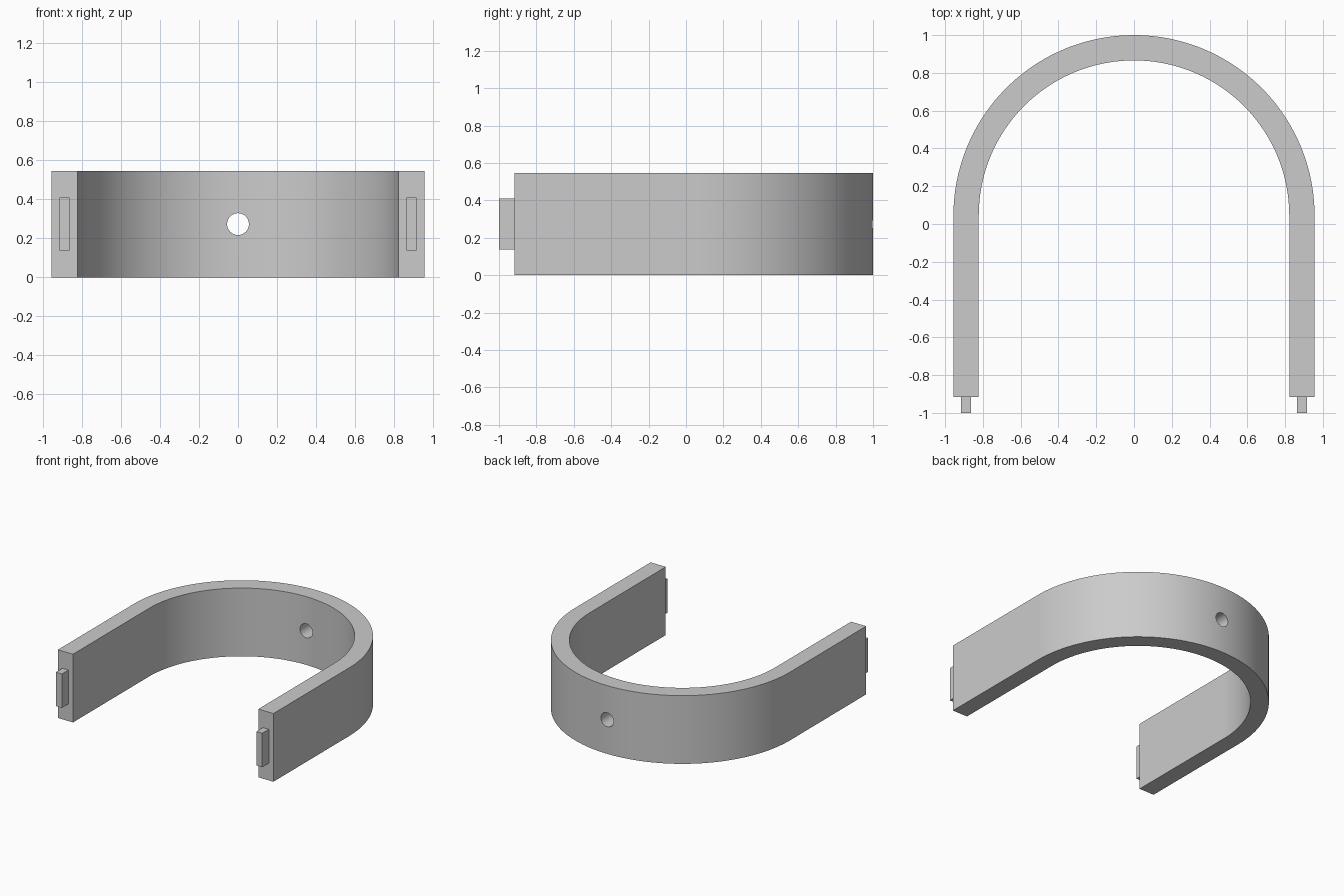
import bpy, bmesh
from math import pi, cos, sin, radians

if "Cube" in bpy.data.objects:
    bpy.data.objects.remove(bpy.data.objects["Cube"], do_unlink=True)

OUTER, INNER = 0.956, 0.822      # half widths of the U
ARC_Y, END_Y = 0.044, -0.917     # arc centre and leg ends
HEIGHT = 0.547
SEGMENTS = 96

grey = bpy.data.materials.new("plain grey")
grey.use_nodes = True
grey.diffuse_color = (0.6, 0.6, 0.6, 1)
grey.node_tree.nodes["Principled BSDF"].inputs["Base Color"].default_value = (0.6, 0.6, 0.6, 1)


def arch(radius):
    """U outline from the right leg end, over the arc, to the left leg end."""
    arc = [(radius * cos(pi * i / SEGMENTS), ARC_Y + radius * sin(pi * i / SEGMENTS))
           for i in range(SEGMENTS + 1)]
    return [(radius, END_Y)] + arc + [(-radius, END_Y)]


def smooth(obj):
    bpy.ops.object.select_all(action='DESELECT')
    obj.select_set(True)
    bpy.context.view_layer.objects.active = obj
    bpy.ops.object.shade_smooth_by_angle(angle=radians(30))


# U-shaped band: quads between the two outlines, extruded upward
bm = bmesh.new()
outer, inner = [[bm.verts.new((x, y, 0)) for x, y in arch(r)] for r in (OUTER, INNER)]
for i in range(len(outer) - 1):
    bm.faces.new((outer[i], outer[i + 1], inner[i + 1], inner[i]))
top = bmesh.ops.extrude_face_region(bm, geom=bm.faces[:])["geom"]
bmesh.ops.translate(bm, vec=(0, 0, HEIGHT),
                    verts=[v for v in top if isinstance(v, bmesh.types.BMVert)])
bmesh.ops.recalc_face_normals(bm, faces=bm.faces[:])
mesh = bpy.data.meshes.new("curved_band")
bm.to_mesh(mesh)
bm.free()
band = bpy.data.objects.new("curved_band", mesh)
bpy.context.collection.objects.link(band)
mesh.materials.append(grey)

# Round hole through the back of the arc
bpy.ops.mesh.primitive_cylinder_add(vertices=48, radius=0.056, depth=0.5,
                                    location=(0, 0.93, HEIGHT / 2), rotation=(pi / 2, 0, 0))
cutter = bpy.context.object
cutter.name = "hole_cutter"
cutter.hide_render = True
cutter.data.materials.append(grey)
cut = band.modifiers.new("hole", 'BOOLEAN')
cut.operation = 'DIFFERENCE'
cut.solver = 'EXACT'
cut.object = cutter
bpy.context.view_layer.objects.active = band
bpy.ops.object.modifier_apply(modifier=cut.name)
bpy.data.objects.remove(cutter, do_unlink=True)
smooth(band)

# Rectangular tabs on the leg ends
for name, side in (("left_tab", 1), ("right_tab", -1)):
    bpy.ops.mesh.primitive_cube_add(size=1, location=(side * 0.889, (END_Y - 1) / 2, HEIGHT / 2))
    tab = bpy.context.object
    tab.name = name
    tab.scale = (0.052, END_Y + 1, 0.272)
    tab.data.materials.append(grey)
